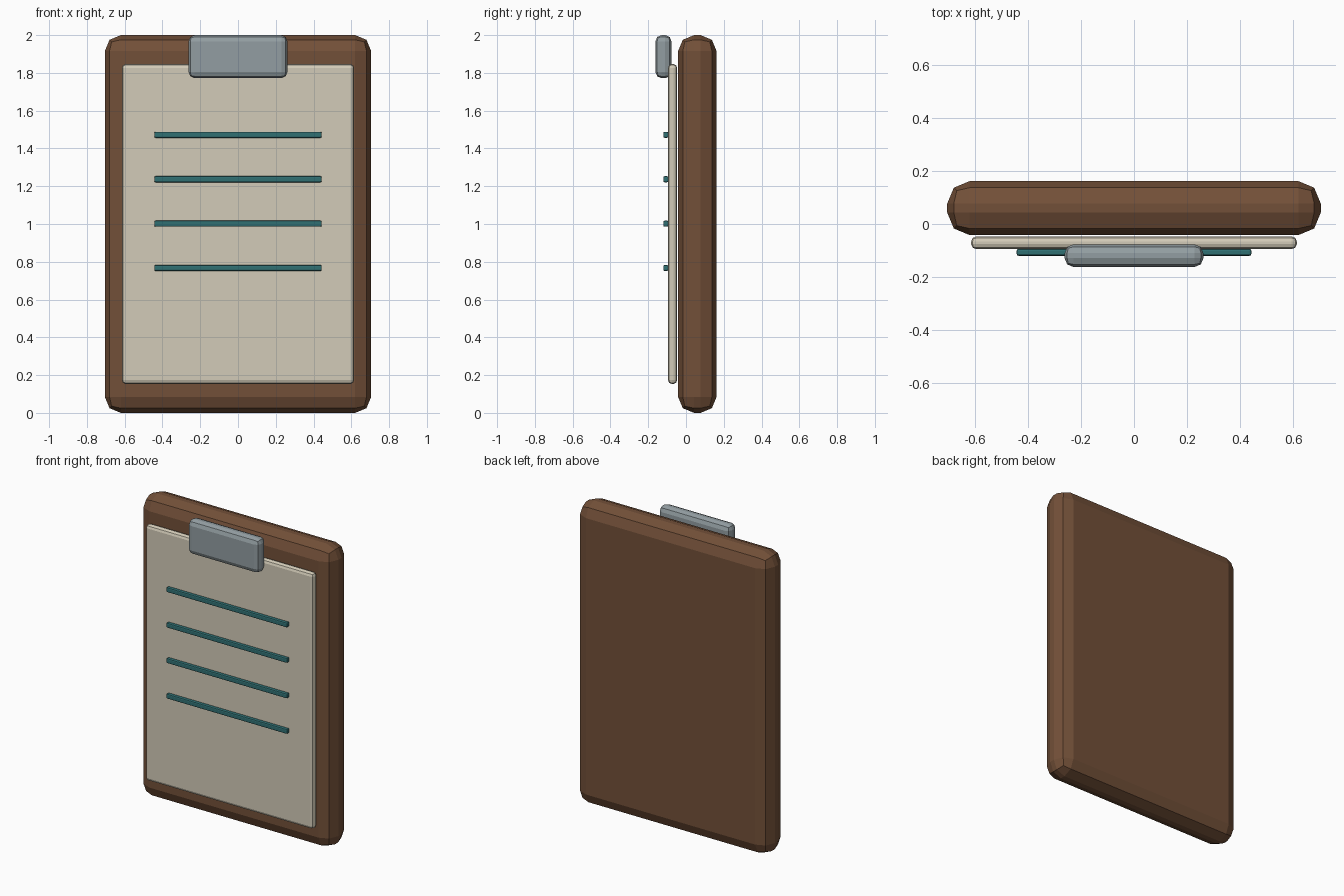
import bpy, bmesh

if "Cube" in bpy.data.objects:
    bpy.data.objects.remove(bpy.data.objects["Cube"])


def material(name, rgb):
    m = bpy.data.materials.new(name)
    m.diffuse_color = (*rgb, 1)
    m.use_nodes = True
    m.node_tree.nodes["Principled BSDF"].inputs["Base Color"].default_value = m.diffuse_color
    return m


def block(name, x, y, z, bevel, mat, segments=2):
    """Bevelled flat-shaded box; x, y, z are (min, max) pairs."""
    bm = bmesh.new()
    bmesh.ops.create_cube(bm, size=1)
    for v in bm.verts:
        v.co = [(a + b) / 2 + c * (b - a) for c, (a, b) in zip(v.co, (x, y, z))]
    bmesh.ops.bevel(bm, geom=bm.edges[:], offset=bevel, offset_type='OFFSET',
                    segments=segments, profile=0.5, affect='EDGES')
    me = bpy.data.meshes.new(name)
    bm.to_mesh(me)
    bm.free()
    me.materials.append(mat)
    ob = bpy.data.objects.new(name, me)
    bpy.context.collection.objects.link(ob)
    return ob


wood = material("brown_wood", (0.17, 0.08, 0.04))
cream = material("cream_paper", (0.65, 0.60, 0.48))
steel = material("grey_steel", (0.29, 0.34, 0.36))
teal = material("teal_ink", (0.03, 0.16, 0.17))

# Backing board
block("board", (-0.705, 0.705), (-0.042, 0.162), (0, 2), 0.085, wood)

# Paper sheet just in front of the board
block("paper", (-0.615, 0.615), (-0.095, -0.047), (0.153, 1.847), 0.02, cream)

# Clip at the top edge
block("clip", (-0.262, 0.262), (-0.162, -0.077), (1.772, 2.0), 0.033, steel)

# Raised writing lines
for i in range(4):
    z = 1.472 - 0.235 * i
    block(f"writing_line_{i + 1}", (-0.443, 0.443), (-0.12, -0.094),
          (z - 0.016, z + 0.016), 0.007, teal)
